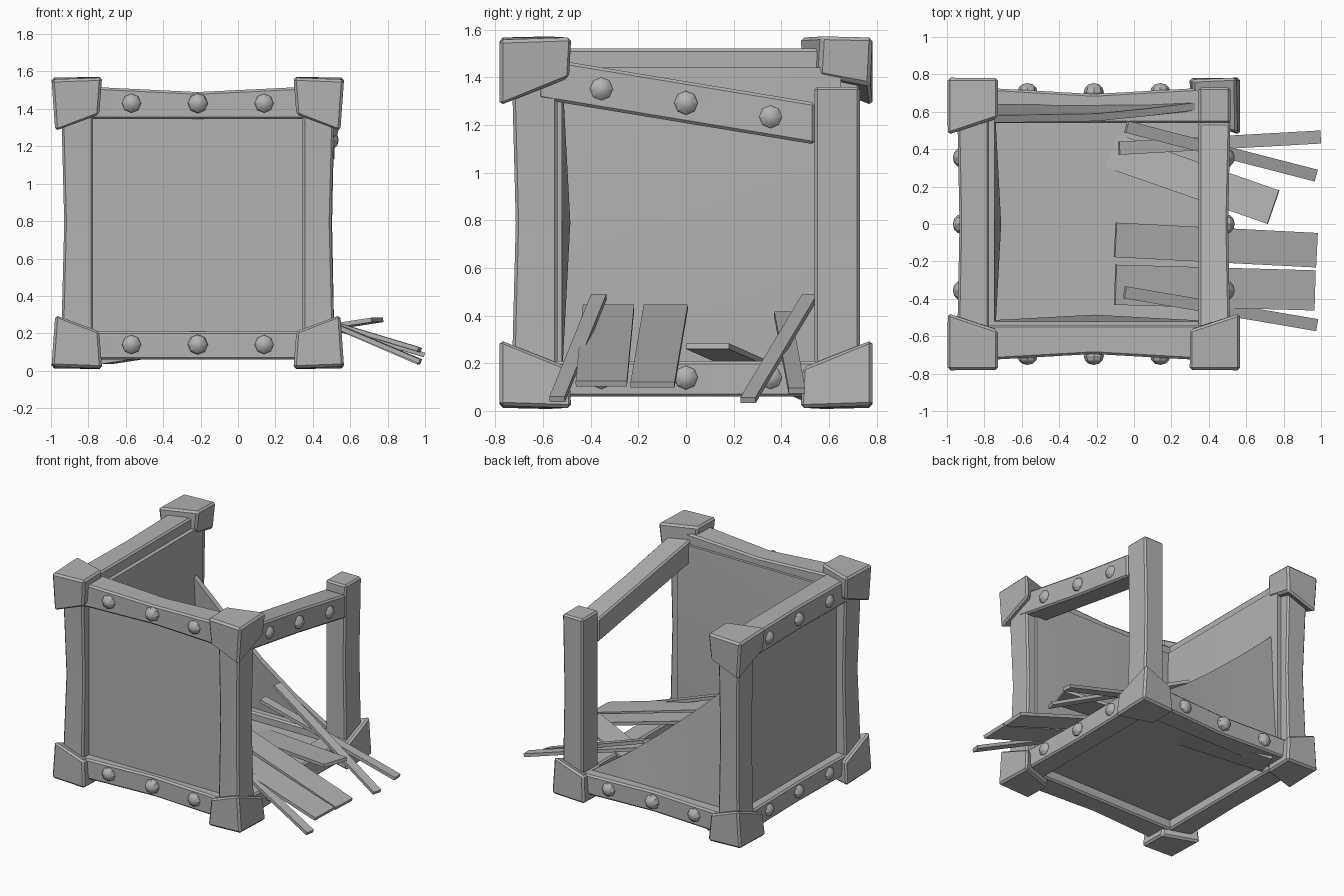
import bpy, bmesh, math
from mathutils import Vector, Matrix

if "Cube" in bpy.data.objects:
    bpy.data.objects.remove(bpy.data.objects["Cube"])

CENTRE = Vector((-0.215, 0, 0.79))
OUTER = 0.73

grey = bpy.data.materials.new("plain_grey")
grey.use_nodes = True
colour = (0.45, 0.45, 0.45, 1)
grey.diffuse_color = colour
grey.node_tree.nodes["Principled BSDF"].inputs["Base Color"].default_value = colour


def finish(name, bm, bevel=0, angle=30):
    """Turn a bmesh into a named, shaded object."""
    bmesh.ops.recalc_face_normals(bm, faces=bm.faces)
    if bevel:
        sharp = [e for e in bm.edges if e.calc_face_angle(0) > 0.5]
        bmesh.ops.bevel(bm, geom=sharp, offset=bevel, segments=1,
                        affect="EDGES", profile=0.5, clamp_overlap=True)
    mesh = bpy.data.meshes.new(name)
    bm.to_mesh(mesh)
    bm.free()
    mesh.materials.append(grey)
    obj = bpy.data.objects.new(name, mesh)
    bpy.context.collection.objects.link(obj)
    bpy.ops.object.select_all(action="DESELECT")
    bpy.context.view_layer.objects.active = obj
    obj.select_set(True)
    bpy.ops.object.shade_smooth_by_angle(angle=math.radians(angle))


def loft(name, sections, bevel=0):
    """Closed solid through a row of four-cornered sections."""
    bm = bmesh.new()
    rings = [[bm.verts.new(p) for p in section] for section in sections]
    for low, high in zip(rings, rings[1:]):
        for i in range(4):
            j = (i + 1) % 4
            bm.faces.new((low[i], low[j], high[j], high[i]))
    bm.faces.new(rings[0])
    bm.faces.new(rings[-1])
    finish(name, bm, bevel)


def place(axis, along, b, c):
    """Point given along an axis and across its two following axes."""
    p = Vector((0, 0, 0))
    p[axis], p[(axis + 1) % 3], p[(axis + 2) % 3] = along, b, c
    return CENTRE + p


def sag(p):
    """Drop of the broken right-hand top beam."""
    return p - Vector((0, 0, 0.055 + (p.y + 0.5) * 0.165))


def inner_side(axis, sign):
    """Distance from the centre to the inner face of the beams."""
    return (0.56, 0.54, 0.555 if sign > 0 else 0.58)[axis]


def beam(name, axis, s, t, waists, ends=(-0.62, 0.62), warp=None):
    """Square beam, slimmer on its two outer faces at the middle."""
    ib, ic = inner_side((axis + 1) % 3, s), inner_side((axis + 2) % 3, t)
    sections = []
    for along in (ends[0], 0, ends[1]):
        ob, oc = [OUTER - (w if along == 0 else 0) for w in waists]
        pts = [place(axis, along, s * b, t * c)
               for b, c in ((ib, ic), (ob, ic), (ob, oc), (ib, oc))]
        sections.append([warp(p) if warp else p for p in pts])
    loft(name, sections, bevel=0.012)


def panel(name, axis, sign, outer, inner, bulge=0):
    """Wall with its inside face slightly bowed towards the centre."""
    bm = bmesh.new()
    bmesh.ops.create_cube(bm, size=2)
    bmesh.ops.subdivide_edges(bm, edges=bm.edges[:], cuts=1, use_grid_fill=True)
    for v in bm.verts:
        u, w, side = v.co
        depth = inner + (outer - inner) * (side + 1) / 2
        if side < -0.5 and abs(u) + abs(w) < 0.1:
            depth -= bulge
        v.co = place(axis, sign * depth, u * 0.65, w * 0.65)
    finish(name, bm)


def studs(name, axis, sign, height, warp=None):
    """Three domed studs along a horizontal beam."""
    bm = bmesh.new()
    for along in (-0.355, 0, 0.355):
        p = CENTRE.copy()
        p[axis] += sign * 0.705
        p[1 - axis] += along
        p.z += height
        turn = Vector((0, 0, 1)).rotation_difference(
            Vector([sign if i == axis else 0 for i in range(3)])).to_matrix().to_4x4()
        bmesh.ops.create_uvsphere(
            bm, u_segments=8, v_segments=6, radius=0.054,
            matrix=Matrix.Translation(warp(p) if warp else p) @ turn
            @ Matrix.Diagonal((1, 1, 0.9, 1)))
    finish(name, bm)


def cap(name, sx, sy, sz):
    """Tapered corner block; the table holds insets from the outer corner."""
    insets = {(0, 0, 0): (0, 0, 0.015), (1, 0, 0): (0.27, 0, 0.005),
              (0, 1, 0): (0, 0.305, 0.005), (0, 0, 1): (0.02, 0, 0.295),
              (1, 1, 0): (0.27, 0.215, 0), (1, 0, 1): (0.255, 0.01, 0.205),
              (0, 1, 1): (0.015, 0.295, 0.175), (1, 1, 1): (0.255, 0.225, 0.165)}
    bm = bmesh.new()
    bmesh.ops.create_cube(bm, size=2)
    for v in bm.verts:
        inset = insets[tuple(int(c > 0) for c in v.co)]
        v.co = CENTRE + Vector([s * (0.782 - d) for s, d in zip((sx, sy, sz), inset)])
    finish(name, bm, bevel=0.014, angle=20)


def board(name, start, end, width):
    """Loose plank between two points."""
    a, b = Vector(start), Vector(end)
    d = (b - a).normalized()
    side = d.cross(Vector((0, 0, 1))).normalized()
    frame = Matrix((d, side, d.cross(side))).transposed().to_4x4()
    bm = bmesh.new()
    bmesh.ops.create_cube(
        bm, size=1, matrix=Matrix.Translation((a + b) / 2) @ frame
        @ Matrix.Diagonal(((b - a).length, width, 0.024, 1)))
    finish(name, bm)


side_x = {-1: "left_side", 1: "right_side"}
side_y = {-1: "front", 1: "back"}
side_z = {-1: "bottom", 1: "top"}

# Corner blocks and posts; one corner block is gone and its post is shorter
for x in (-1, 1):
    for y in (-1, 1):
        broken = x == 1 and y == 1
        spot = f"{side_y[y]}_{side_x[x]}"
        for z in (-1, 1):
            if not (broken and z == 1):
                cap(f"{side_z[z]}_{spot}_corner_block", x, y, z)
        beam(f"{spot}_post", 2, x, y, (0.012, 0) if broken else (0.016, 0.016),
             (-0.62, 0.57 if broken else 0.62))

# Horizontal beams with studs; the top back beam is missing
for z, lift, height in ((-1, 0, -0.65), (1, 0.03, 0.64)):
    for y in (-1, 1):
        if (y, z) != (1, 1):
            beam(f"{side_z[z]}_{side_y[y]}_beam", 0, y, z, (0.035, lift))
            studs(f"{side_z[z]}_{side_y[y]}_studs", 1, y, height)
    for x in (-1, 1):
        sagging = (x, z) == (1, 1)
        warp = sag if sagging else None
        beam(f"{side_z[z]}_{side_x[x]}_beam", 1, z, x, (0, 0.012),
             (-0.62, 0.54 if sagging else 0.62), warp)
        studs(f"{side_z[z]}_{side_x[x]}_studs", 0, x, height, warp)

# Whole panels
panel("front_panel", 1, -1, 0.655, 0.52, 0.035)
panel("left_side_panel", 0, -1, 0.655, 0.53, 0.035)
panel("floor_panel", 2, -1, 0.66, 0.64)

# Torn back panel with a sloping, bent top edge
top_edge = ((-0.9, 0.56, 1.23), (-0.5, 0.565, 0.86), (-0.2, 0.57, 0.6),
            (0.05, 0.595, 0.4), (0.34, 0.63, 0.2))
loft("torn_back_panel",
     [[(x, 0.605, 0.12), (x, 0.645, 0.12), (x, y + 0.02, z), (x, y - 0.02, z)]
      for x, y, z in top_edge])

# Loose planks spilling over the open right side
board("narrow_plank_back", (-0.08, 0.405, 0.405), (0.995, 0.465, 0.085), 0.07)
board("narrow_plank_crossing", (-0.04, 0.52, 0.48), (0.97, 0.26, 0.045), 0.065)
board("fallen_plank", (-0.7, 0.595, 0.048), (0.745, 0.09, 0.272), 0.19)
board("wide_plank_middle", (-0.1, -0.085, 0.435), (0.975, -0.14, 0.11), 0.185)
board("wide_plank_front", (-0.1, -0.325, 0.435), (0.965, -0.355, 0.115), 0.215)
board("narrow_plank_front", (-0.05, -0.365, 0.48), (0.975, -0.54, 0.05), 0.065)
